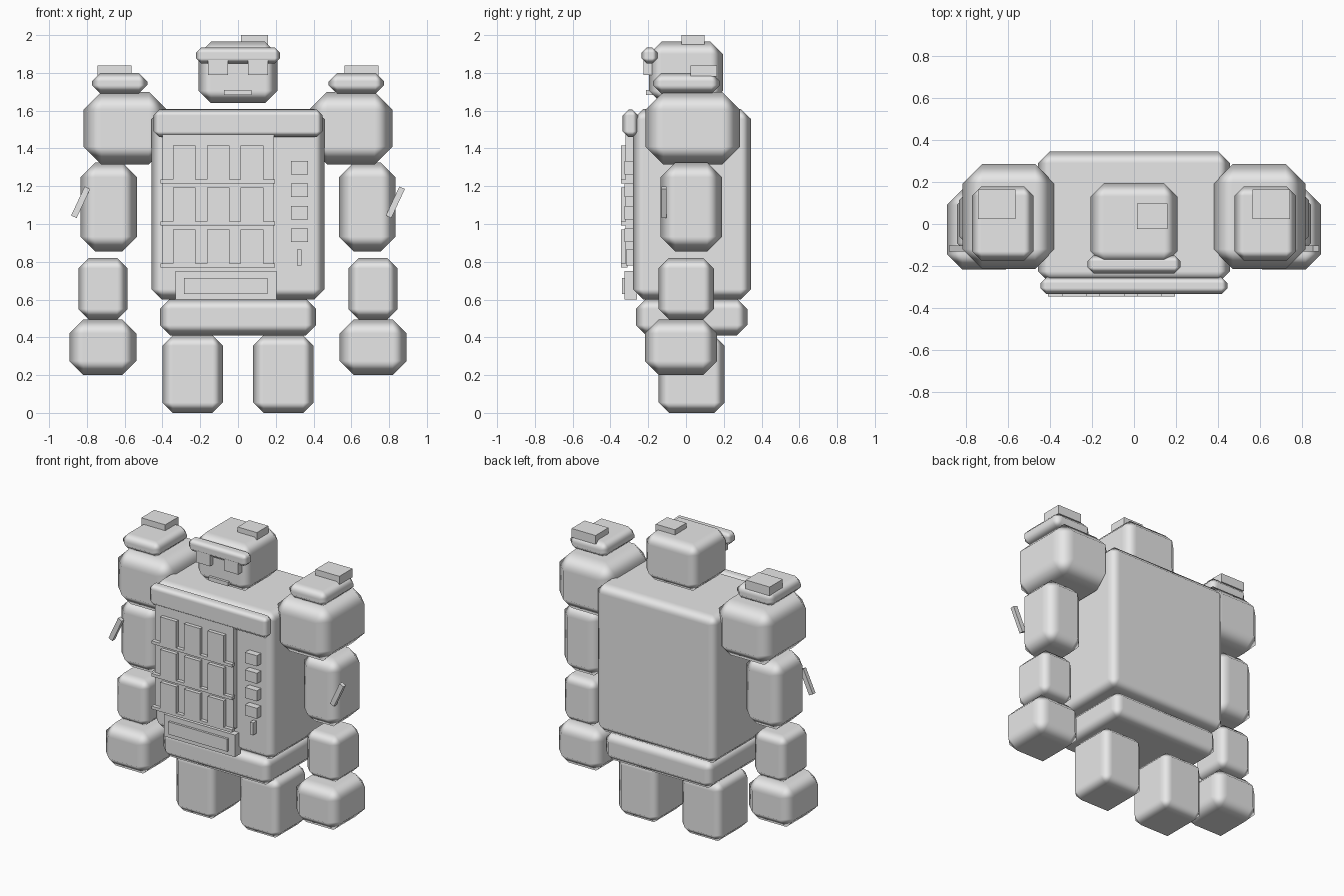
import bpy, bmesh, math
from mathutils import Matrix, Vector

grey = bpy.data.materials.new("plain_grey")
grey.diffuse_color = (0.8, 0.8, 0.8, 1)


def box(name, x, y, z, bevel=0.0, tilt=0.0):
    """Box between (min, max) pairs, optionally chamfered and tilted about y."""
    size = Vector((x[1] - x[0], y[1] - y[0], z[1] - z[0]))
    mid = Vector((sum(x), sum(y), sum(z))) / 2
    bm = bmesh.new()
    bmesh.ops.create_cube(bm, size=1, matrix=Matrix.Diagonal((*size, 1)))
    mesh = bpy.data.meshes.new(name)
    bm.to_mesh(mesh)
    bm.free()
    obj = bpy.data.objects.new(name, mesh)
    bpy.context.collection.objects.link(obj)
    obj.location = mid
    obj.rotation_euler.y = tilt
    mesh.materials.append(grey)
    if bevel:
        mesh.shade_smooth()
        mod = obj.modifiers.new("chamfer", 'BEVEL')
        mod.width = bevel
        mod.segments = 1
        mod.harden_normals = True
    return obj


def pair(name, x, y, z, bevel=0.0):
    """The same box on the left and right sides; x is the right-hand span."""
    box(name + "_right", x, y, z, bevel)
    box(name + "_left", (-x[1], -x[0]), y, z, bevel)


# Body
box("torso", (-0.458, 0.458), (-0.28, 0.345), (0.60, 1.61), 0.055)
box("pelvis", (-0.413, 0.413), (-0.265, 0.325), (0.41, 0.605), 0.055)
box("sign_bar", (-0.447, 0.447), (-0.335, -0.253), (1.46, 1.605), 0.03)

# Display panel with three shelves of goods
box("display_panel", (-0.40, 0.19), (-0.32, -0.27), (0.78, 1.50))
for row in range(3):
    base = 1.235 - row * 0.222
    box(f"shelf_{row}", (-0.41, 0.195), (-0.345, -0.31), (base - 0.02, base))
    for col in range(3):
        cx = -0.284 + col * 0.179
        box(f"goods_{row}_{col}", (cx - 0.06, cx + 0.06),
            (-0.345, -0.31), (base, base + 0.18))

# Delivery tray, buttons and coin slot
box("tray", (-0.33, 0.205), (-0.325, -0.26), (0.60, 0.75))
box("tray_flap", (-0.287, 0.157), (-0.34, -0.31), (0.63, 0.715))
for i in range(4):
    z = 1.297 - i * 0.119
    box(f"button_{i}", (0.28, 0.37), (-0.325, -0.27), (z - 0.036, z + 0.036))
box("coin_slot", (0.312, 0.337), (-0.318, -0.27), (0.78, 0.865))

# Head
box("head", (-0.208, 0.208), (-0.195, 0.195), (1.64, 1.965), 0.065)
box("brow_band", (-0.222, 0.222), (-0.235, -0.15), (1.85, 1.935), 0.028)
pair("eye", (0.053, 0.158), (-0.225, -0.17), (1.79, 1.87))
box("mouth", (-0.075, 0.072), (-0.212, -0.17), (1.683, 1.71))
box("head_cap", (0.015, 0.16), (-0.025, 0.097), (1.95, 2.0))

# Arms
pair("shoulder", (0.377, 0.818), (-0.215, 0.287), (1.315, 1.70), 0.095)
pair("shoulder_pad", (0.48, 0.773), (-0.175, 0.18), (1.69, 1.80), 0.045)
pair("pad_cap", (0.565, 0.745), (0.025, 0.165), (1.78, 1.84))
pair("upper_arm", (0.535, 0.835), (-0.135, 0.19), (0.855, 1.325), 0.078)
pair("forearm", (0.585, 0.845), (-0.145, 0.147), (0.495, 0.82), 0.055)
pair("hand", (0.538, 0.893), (-0.218, 0.165), (0.20, 0.495), 0.075)
for side, cx in (("left", -0.833), ("right", 0.833)):
    box(f"arm_strip_{side}", (cx - 0.016, cx + 0.016), (-0.13, -0.102),
        (1.03, 1.20), tilt=math.radians(25))

# Legs
pair("leg", (0.08, 0.40), (-0.145, 0.205), (0.0, 0.41), 0.055)
